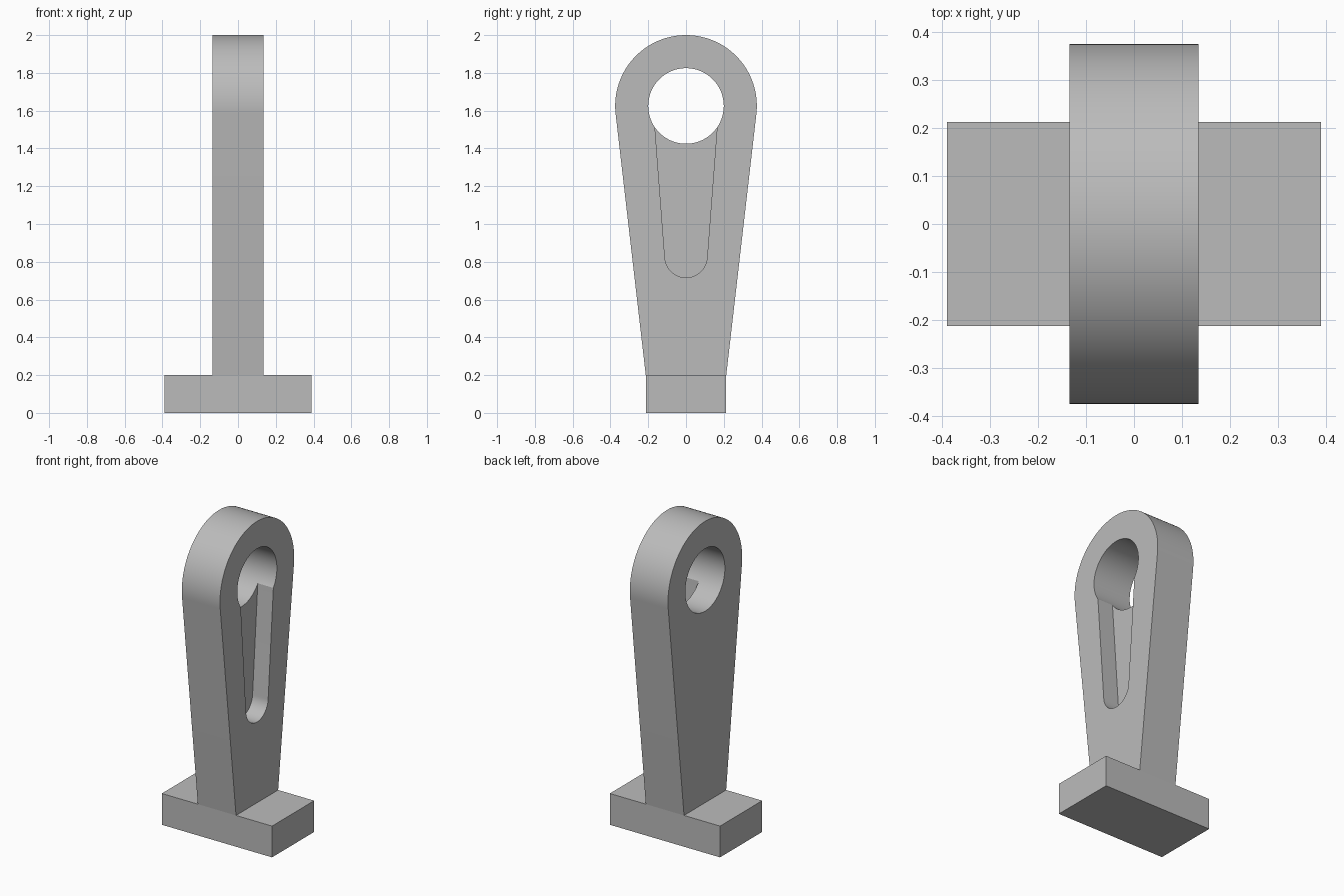
import bpy
import bmesh
from math import sin, cos, pi, atan2, hypot, asin, radians

if "Cube" in bpy.data.objects:
    bpy.data.objects.remove(bpy.data.objects["Cube"])

HALF = 0.135            # half thickness of the upright
EYE_Z, EYE_R, HOLE_R = 1.625, 0.375, 0.2
BASE_X, BASE_Y, BASE_Z = 0.39, 0.213, 0.2
GROOVE_DEPTH = 0.11

grey = bpy.data.materials.new("plain grey")
grey.use_nodes = True
colour = (0.5, 0.5, 0.5, 1)
grey.diffuse_color = colour
grey.node_tree.nodes["Principled BSDF"].inputs["Base Color"].default_value = colour


def arc(cz, r, start, end, steps):
    """Points (y, z) on an arc centred on the upright's axis."""
    angles = [start + (end - start) * i / steps for i in range(steps + 1)]
    return [(r * cos(a), cz + r * sin(a)) for a in angles]


def prism(name, profile, x0, x1):
    """Extrude a (y, z) profile along x."""
    bm = bmesh.new()
    face = bm.faces.new([bm.verts.new((x0, y, z)) for y, z in profile])
    out = bmesh.ops.extrude_face_region(bm, geom=[face])
    moved = [v for v in out["geom"] if isinstance(v, bmesh.types.BMVert)]
    bmesh.ops.translate(bm, verts=moved, vec=(x1 - x0, 0, 0))
    bmesh.ops.recalc_face_normals(bm, faces=bm.faces)
    mesh = bpy.data.meshes.new(name)
    bm.to_mesh(mesh)
    bm.free()
    mesh.materials.append(grey)
    obj = bpy.data.objects.new(name, mesh)
    bpy.context.collection.objects.link(obj)
    return obj


def cut(target, cutter):
    """Subtract a cutter and discard it."""
    cutter.hide_render = True
    mod = target.modifiers.new("cut", "BOOLEAN")
    mod.operation, mod.solver, mod.object = "DIFFERENCE", "EXACT", cutter
    bpy.context.view_layer.objects.active = target
    bpy.ops.object.modifier_apply(modifier=mod.name)
    bpy.data.objects.remove(cutter)


# Foot block
box = [(-BASE_Y, 0), (BASE_Y, 0), (BASE_Y, BASE_Z), (-BASE_Y, BASE_Z)]
prism("base", box, -BASE_X, BASE_X)

# Upright: straight sides running tangent into the round head
rise = EYE_Z - BASE_Z
tilt = asin(EYE_R / hypot(BASE_Y, rise)) - atan2(BASE_Y, rise)
outline = [(-BASE_Y, BASE_Z), (BASE_Y, BASE_Z)]
outline += arc(EYE_Z, EYE_R, -tilt, pi + tilt, 72)
upright = prism("upright", outline, -HALF, HALF)

# Round eye through the head
cut(upright, prism("eye_cutter", arc(EYE_Z, HOLE_R, 0, 2 * pi, 96)[:-1], -0.3, 0.3))

# Tapered blind groove on the left face, opening into the eye
slot = arc(0.828, 0.112, pi + 0.075, 2 * pi - 0.075, 32)
slot += [(0.172, 1.61), (-0.172, 1.61)]
cut(upright, prism("groove_cutter", slot, HALF - GROOVE_DEPTH, 0.3))

# Smooth the curved walls, keep the rims crisp
bpy.ops.object.select_all(action="DESELECT")
upright.select_set(True)
bpy.context.view_layer.objects.active = upright
bpy.ops.object.shade_smooth_by_angle(angle=radians(20))
